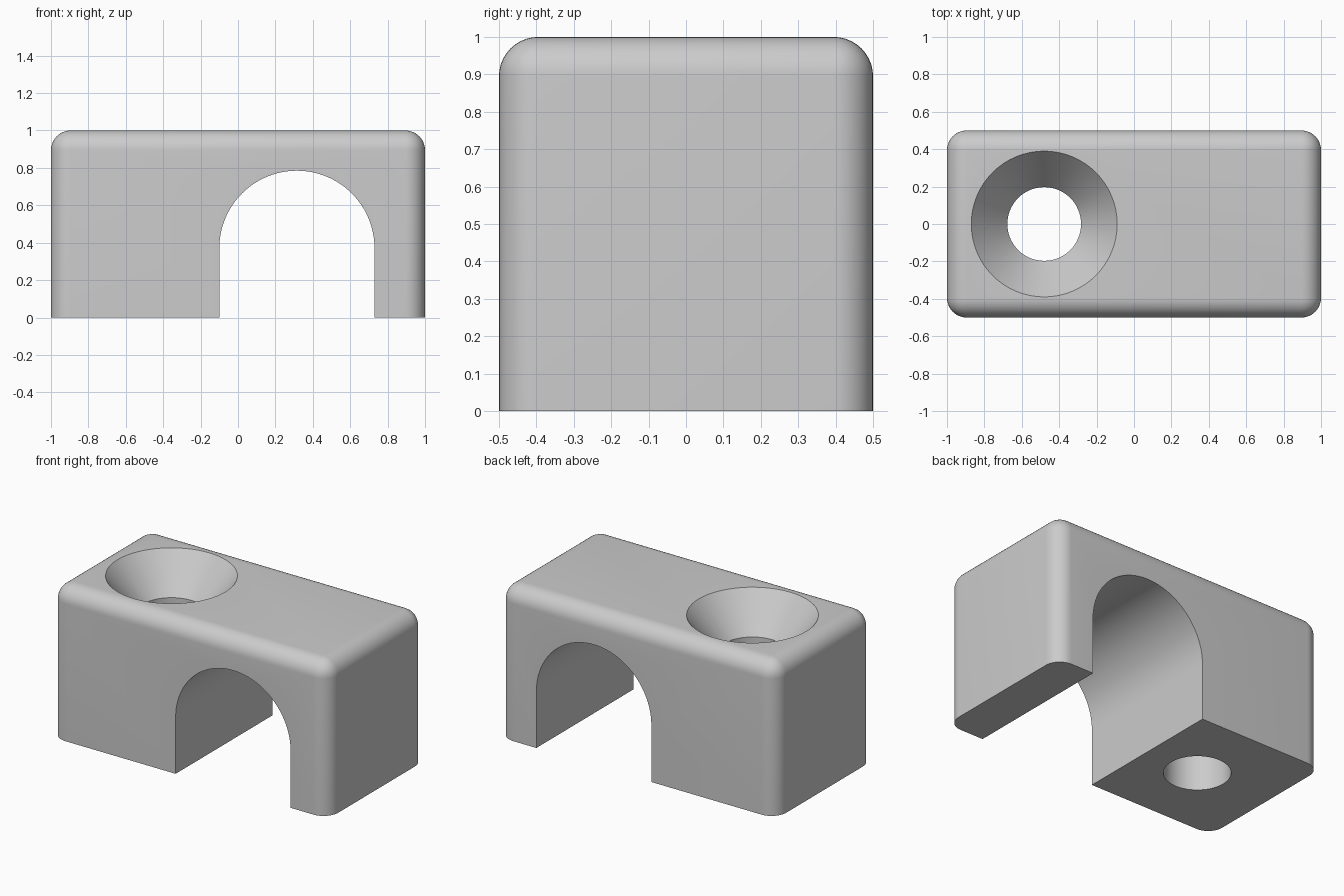
import bpy, bmesh, math
from mathutils import Matrix

default = bpy.data.objects.get("Cube")
if default:
    bpy.data.objects.remove(default, do_unlink=True)

grey = bpy.data.materials.new("light grey")
grey.use_nodes = True
colour = (0.6, 0.6, 0.6, 1)
grey.diffuse_color = colour
grey.node_tree.nodes["Principled BSDF"].inputs["Base Color"].default_value = colour


def add_object(name, bm):
    bmesh.ops.recalc_face_normals(bm, faces=bm.faces)
    mesh = bpy.data.meshes.new(name)
    bm.to_mesh(mesh)
    bm.free()
    mesh.materials.append(grey)
    obj = bpy.data.objects.new(name, mesh)
    bpy.context.collection.objects.link(obj)
    return obj


# Block, rounded everywhere except around the flat underside
bm = bmesh.new()
bmesh.ops.create_cube(bm, size=1, matrix=Matrix.Translation((0, 0, 0.5)) @ Matrix.Diagonal((2, 1, 1, 1)))
rounded = [e for e in bm.edges if max(v.co.z for v in e.verts) > 0.5]
bmesh.ops.bevel(bm, geom=rounded, offset=0.105, segments=10, profile=0.5, affect='EDGES')
block = add_object("clamp_block", bm)

# Arched channel cutter: profile extruded from front to back
channel_x, channel_r, spring_z, steps = 0.315, 0.415, 0.37, 48
outline = [(channel_x + channel_r, -0.2)]
for i in range(steps + 1):
    a = math.pi * i / steps
    outline.append((channel_x + channel_r * math.cos(a), spring_z + channel_r * math.sin(a)))
outline.append((channel_x - channel_r, -0.2))
bm = bmesh.new()
face = bm.faces.new([bm.verts.new((x, -0.7, z)) for x, z in outline])
side = bmesh.ops.extrude_face_region(bm, geom=[face])["geom"]
bmesh.ops.translate(bm, vec=(0, 1.4, 0), verts=[v for v in side if isinstance(v, bmesh.types.BMVert)])
channel = add_object("channel_cutter", bm)

# Countersunk screw hole cutter: stacked rings joined into a turned solid
hole_x, hole_r, sink_r, sink_depth, sides = -0.48, 0.197, 0.39, 0.235, 64
slope = (sink_r - hole_r) / sink_depth
bm = bmesh.new()
rings = []
for r, z in ((hole_r, -0.2), (hole_r, 1 - sink_depth), (sink_r + 0.1 * slope, 1.1)):
    rings.append([bm.verts.new((hole_x + r * math.cos(math.tau * i / sides),
                                r * math.sin(math.tau * i / sides), z)) for i in range(sides)])
for low, high in zip(rings, rings[1:]):
    for i in range(sides):
        j = (i + 1) % sides
        bm.faces.new((low[i], low[j], high[j], high[i]))
bm.faces.new(rings[0])
bm.faces.new(rings[-1])
hole = add_object("screw_hole_cutter", bm)

# Cut the channel and the hole, then remove the cutters
bpy.context.view_layer.objects.active = block
block.select_set(True)
for cutter in (channel, hole):
    cutter.hide_render = True
    mod = block.modifiers.new(cutter.name, 'BOOLEAN')
    mod.operation = 'DIFFERENCE'
    mod.solver = 'EXACT'
    mod.object = cutter
    bpy.ops.object.modifier_apply(modifier=mod.name)
    bpy.data.objects.remove(cutter, do_unlink=True)

# Smooth rounded surfaces, keeping the cut rims crisp
bpy.ops.object.shade_smooth_by_angle(angle=math.radians(30))
